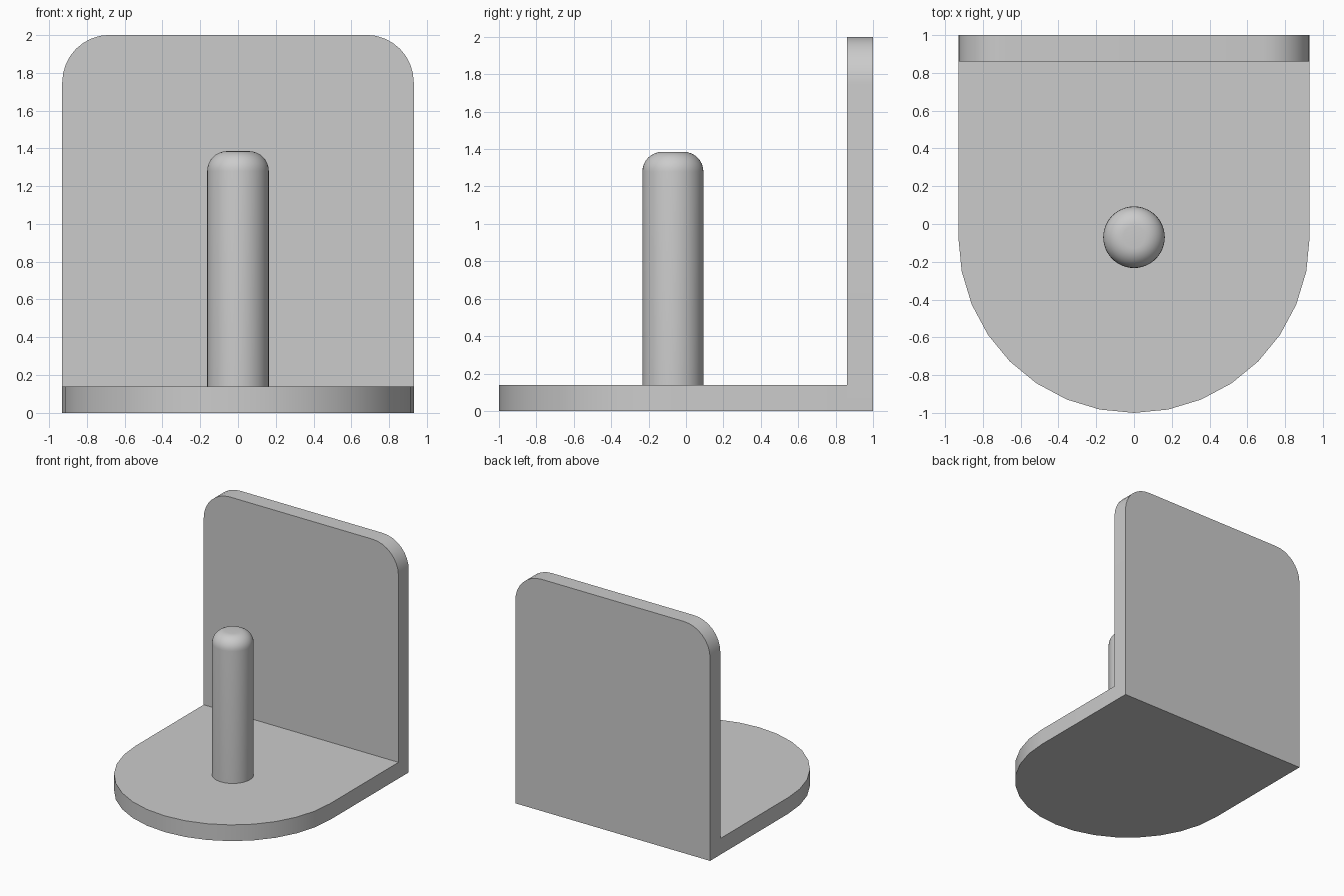
import bpy
import bmesh
from math import sin, cos, pi, radians
from mathutils import Matrix, Vector

cube = bpy.data.objects.get("Cube")
if cube:
    bpy.data.objects.remove(cube, do_unlink=True)

HALF_W = 0.93      # half width of base and back plate
THICK = 0.14       # sheet thickness
CENTRE_Y = -0.07   # centre of the rounded base front and the peg

grey = bpy.data.materials.new("plain_grey")
grey.use_nodes = True
colour = (0.6, 0.6, 0.6, 1)
grey.diffuse_color = colour
grey.node_tree.nodes["Principled BSDF"].inputs["Base Color"].default_value = colour


def arc(cx, cy, r, start, end, steps):
    """Points along an arc, angles in degrees."""
    angles = [radians(start + (end - start) * i / steps) for i in range(steps + 1)]
    return [(cx + r * cos(a), cy + r * sin(a)) for a in angles]


def finish(name, bm, angle):
    bmesh.ops.recalc_face_normals(bm, faces=bm.faces)
    mesh = bpy.data.meshes.new(name)
    bm.to_mesh(mesh)
    bm.free()
    mesh.materials.append(grey)
    obj = bpy.data.objects.new(name, mesh)
    bpy.context.collection.objects.link(obj)
    bpy.ops.object.select_all(action='DESELECT')
    obj.select_set(True)
    bpy.context.view_layer.objects.active = obj
    bpy.ops.object.shade_smooth_by_angle(angle=radians(angle))
    return obj


def plate(name, outline, depth, matrix=Matrix()):
    """Extrude a flat outline along its local z, then place it."""
    bm = bmesh.new()
    face = bm.faces.new([bm.verts.new((x, y, 0)) for x, y in outline])
    extruded = bmesh.ops.extrude_face_region(bm, geom=[face])["geom"]
    verts = [v for v in extruded if isinstance(v, bmesh.types.BMVert)]
    bmesh.ops.translate(bm, verts=verts, vec=(0, 0, depth))
    bm.transform(matrix)
    return finish(name, bm, 30)


# Base: straight sides with a half-round front
joint_y = 1 - THICK
base_outline = [(-HALF_W, joint_y)] + arc(0, CENTRE_Y, HALF_W, 180, 360, 16) + [(HALF_W, joint_y)]
plate("base", base_outline, THICK)

# Back plate: upright sheet with rounded top corners
R = 0.25
back_outline = [(-HALF_W, 0), (HALF_W, 0)]
back_outline += arc(HALF_W - R, 2 - R, R, 0, 90, 8)
back_outline += arc(R - HALF_W, 2 - R, R, 90, 180, 8)
upright = Matrix.Translation((0, 1, 0)) @ Matrix.Rotation(pi / 2, 4, 'X')
plate("back_plate", back_outline, THICK, upright)

# Peg: turned profile with a rounded top edge
PEG_R, PEG_TOP, FILLET = 0.163, 1.385, 0.105
profile = [(PEG_R, THICK)] + arc(PEG_R - FILLET, PEG_TOP - FILLET, FILLET, 0, 90, 8) + [(0, PEG_TOP)]
bm = bmesh.new()
verts = [bm.verts.new((r, 0, z)) for r, z in profile]
edges = [bm.edges.new(pair) for pair in zip(verts, verts[1:])]
bmesh.ops.spin(bm, geom=verts + edges, cent=(0, 0, 0), axis=(0, 0, 1), angle=2 * pi, steps=48)
bmesh.ops.remove_doubles(bm, verts=bm.verts, dist=0.0005)
bm.transform(Matrix.Translation(Vector((0, CENTRE_Y, 0))))
finish("peg", bm, 40)
